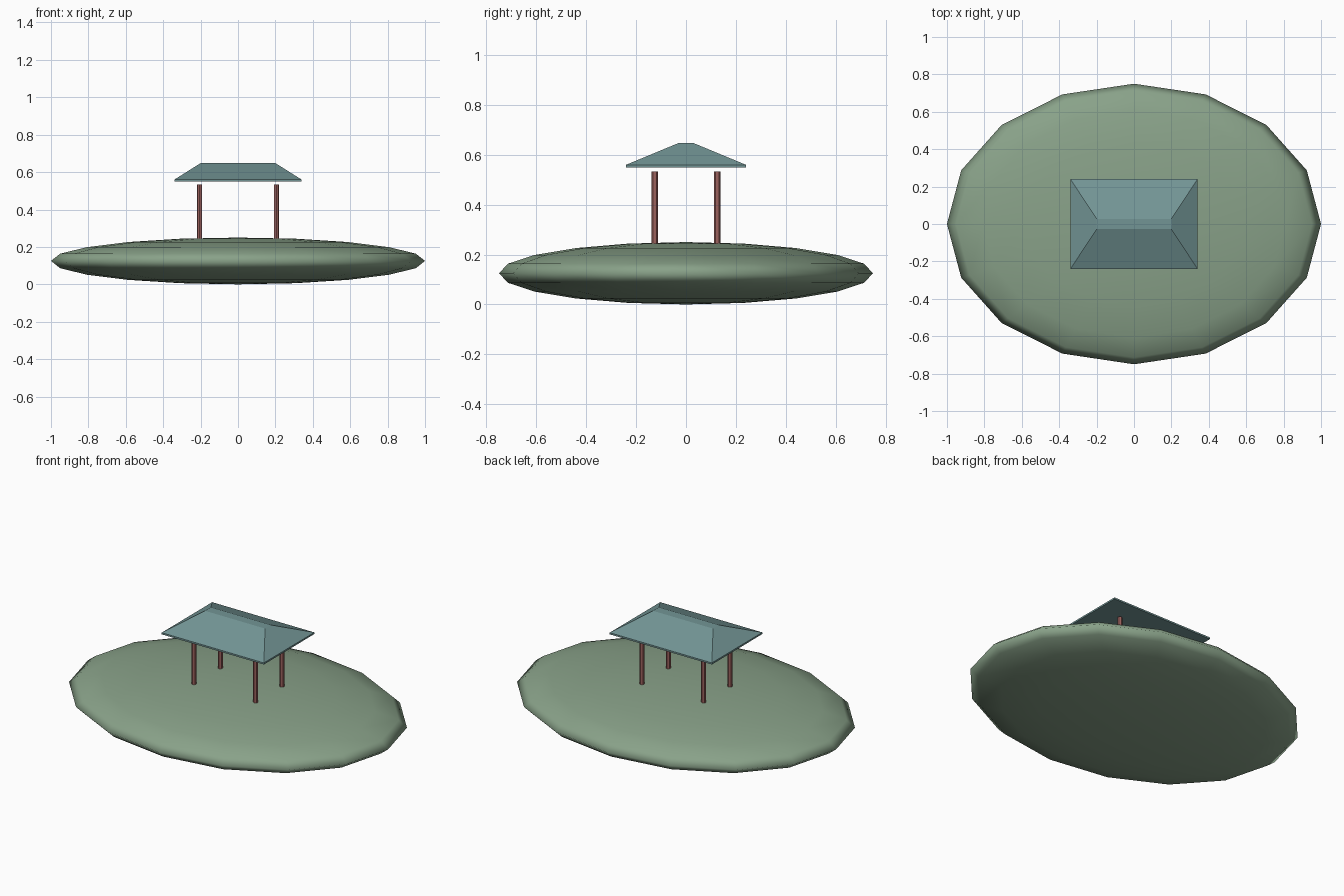
import bpy, bmesh

if "Cube" in bpy.data.objects:
    bpy.data.objects.remove(bpy.data.objects["Cube"])


def paint(obj, name, rgb):
    mat = bpy.data.materials.get(name) or bpy.data.materials.new(name)
    mat.diffuse_color = (*rgb, 1)
    mat.use_nodes = True
    mat.node_tree.nodes["Principled BSDF"].inputs["Base Color"].default_value = mat.diffuse_color
    obj.data.materials.append(mat)


# Island: flattened 16-sided ellipsoid
bpy.ops.mesh.primitive_uv_sphere_add(segments=16, ring_count=10, radius=1, location=(0, 0, 0.125))
island = bpy.context.object
island.name = "island_mound"
island.scale = (1, 0.75, 0.125)
bpy.ops.object.transform_apply(location=False, rotation=False, scale=True)
bpy.ops.object.shade_smooth()
paint(island, "grass_green", (0.25, 0.36, 0.25))

# Four round posts, slightly sunk into the mound
POST_BOTTOM, POST_TOP = 0.233, 0.533
for side, sx in (("left", -1), ("right", 1)):
    for end, sy in (("front", -1), ("back", 1)):
        bpy.ops.mesh.primitive_cylinder_add(
            vertices=12, radius=0.0135, depth=POST_TOP - POST_BOTTOM,
            location=(sx * 0.205, sy * 0.125, (POST_BOTTOM + POST_TOP) / 2))
        post = bpy.context.object
        post.name = f"{end}_{side}_post"
        bpy.ops.object.shade_smooth_by_angle()
        paint(post, "post_red", (0.33, 0.12, 0.11))

# Hipped roof: thin eave slab rising to a narrow flat ridge
bm = bmesh.new()
rings = []
for hx, hy, z in ((0.34, 0.24, 0.55), (0.34, 0.24, 0.56), (0.2, 0.028, 0.648)):
    rings.append([bm.verts.new((sx * hx, sy * hy, z))
                  for sx, sy in ((-1, -1), (1, -1), (1, 1), (-1, 1))])
for low, high in zip(rings, rings[1:]):
    for i in range(4):
        j = (i + 1) % 4
        bm.faces.new((low[i], low[j], high[j], high[i]))
bm.faces.new(rings[0][::-1])
bm.faces.new(rings[-1])
mesh = bpy.data.meshes.new("hipped_roof")
bm.to_mesh(mesh)
bm.free()
roof = bpy.data.objects.new("hipped_roof", mesh)
bpy.context.collection.objects.link(roof)
paint(roof, "roof_teal", (0.17, 0.30, 0.30))
